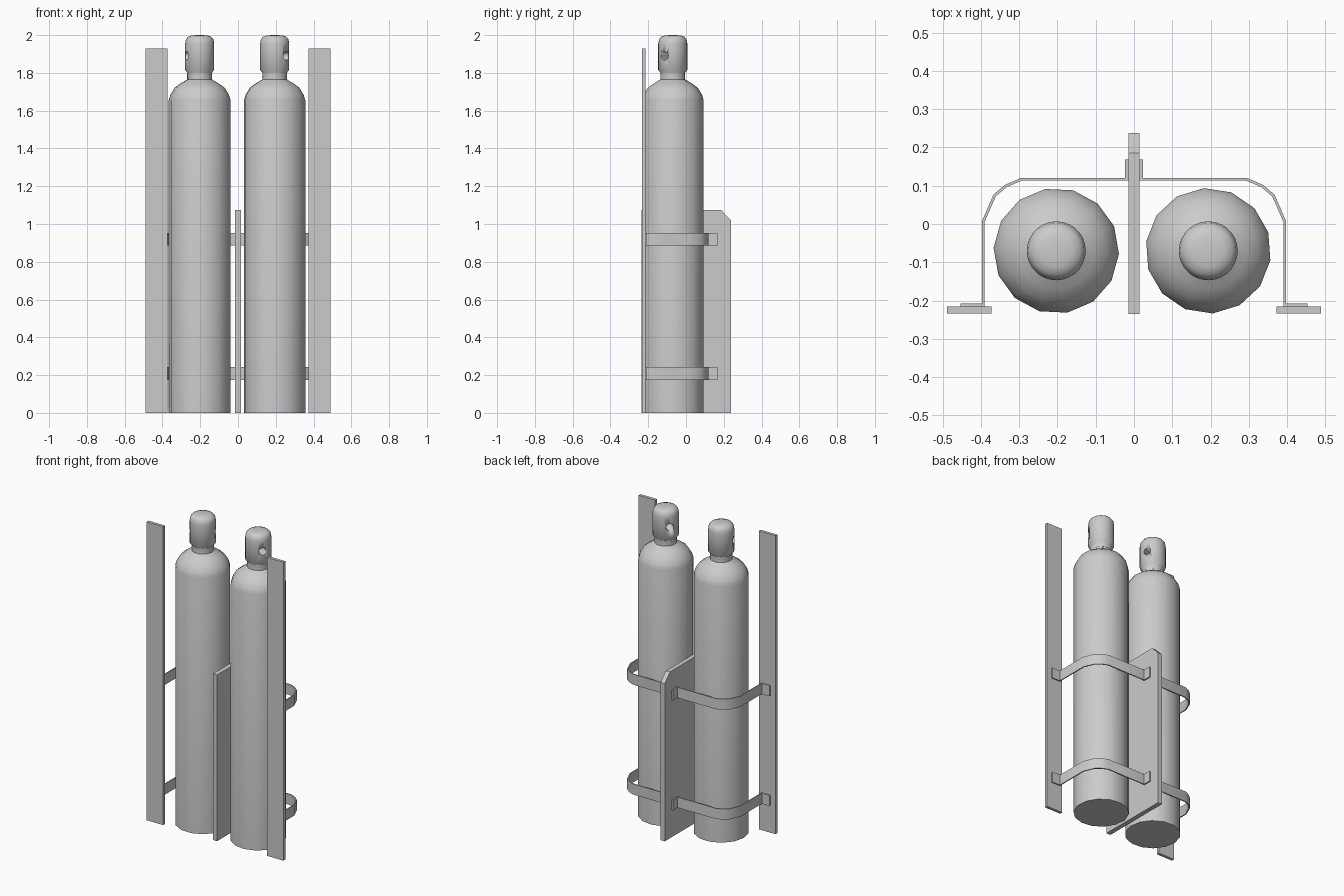
import bpy, bmesh
from math import sin, cos, pi, radians
from mathutils import Matrix

if "Cube" in bpy.data.objects:
    bpy.data.objects.remove(bpy.data.objects["Cube"])


def finish(name, bm, angle=35):
    bmesh.ops.recalc_face_normals(bm, faces=bm.faces)
    me = bpy.data.meshes.new(name)
    bm.to_mesh(me)
    bm.free()
    ob = bpy.data.objects.new(name, me)
    bpy.context.collection.objects.link(ob)
    bpy.ops.object.select_all(action='DESELECT')
    ob.select_set(True)
    bpy.context.view_layer.objects.active = ob
    bpy.ops.object.shade_smooth_by_angle(angle=radians(angle))
    return ob


def lathe(name, profile, sides, x, y, turn, angle=50):
    bm = bmesh.new()
    rings = [[bm.verts.new((x + r * cos(turn + 2 * pi * i / sides),
                            y + r * sin(turn + 2 * pi * i / sides), z))
              for i in range(sides)] for r, z in profile]
    for a, b in zip(rings, rings[1:]):
        for i in range(sides):
            j = (i + 1) % sides
            bm.faces.new((a[i], a[j], b[j], b[i]))
    bm.faces.new(rings[0])
    bm.faces.new(rings[-1])
    return finish(name, bm, angle)


def prism(name, outline, depth, to_world, angle=30):
    # extrude a flat outline, mapping (u, v, w) to world space
    bm = bmesh.new()
    lo, hi = [[bm.verts.new(to_world(u, v, w)) for u, v in outline] for w in depth]
    n = len(outline)
    bm.faces.new(lo)
    bm.faces.new(hi)
    for i in range(n):
        j = (i + 1) % n
        bm.faces.new((lo[i], lo[j], hi[j], hi[i]))
    return finish(name, bm, angle)


# Gas bottles with ventilated valve caps
body = [(0.164, 0), (0.164, 1.655), (0.155, 1.685), (0.132, 1.722),
        (0.10, 1.745), (0.066, 1.765), (0.066, 1.80)]
cap = [(0.066, 1.775), (0.064, 1.80), (0.077, 1.815), (0.077, 1.955),
       (0.073, 1.977), (0.062, 1.991), (0.042, 1.998), (0.015, 2.0)]
for side, x, turn, vent in (("left", -0.203, 23, 24), ("right", 0.194, 17, -36)):
    y = -0.07
    lathe(side + "_bottle", body, 14, x, y, radians(turn))
    c = lathe(side + "_valve_cap", cap, 28, x, y, 0)
    # vent hole through the cap
    bm = bmesh.new()
    m = (Matrix.Translation((x, y, 1.89)) @ Matrix.Rotation(radians(vent), 4, 'Z')
         @ Matrix.Rotation(pi / 2, 4, 'Y'))
    bmesh.ops.create_cone(bm, cap_ends=True, segments=16, radius1=0.023,
                          radius2=0.023, depth=0.3, matrix=m)
    cutter = finish(side + "_vent_cutter", bm)
    cutter.hide_render = True
    mod = c.modifiers.new("vent", 'BOOLEAN')
    mod.operation = 'DIFFERENCE'
    mod.object = cutter
    mod.solver = 'EXACT'
    bpy.context.view_layer.objects.active = c
    bpy.ops.object.modifier_apply(modifier=mod.name)
    bpy.data.objects.remove(cutter)

# Dividing plate with a clipped rear corner
prism("divider_plate", [(-0.235, 0), (0.238, 0), (0.238, 1.02), (0.185, 1.075),
                        (-0.235, 1.075)], (-0.015, 0.015), lambda u, v, w: (w, u, v))

# Strap centre line is widened into a thin band: outer edge out, inner edge back
outer = [(0.453, -0.207), (0.397, -0.207), (0.397, 0.008), (0.367, 0.077),
         (0.337, 0.102), (0.296, 0.120), (0.023, 0.120), (0.023, 0.168)]
inner = [(0.015, 0.168), (0.015, 0.113), (0.294, 0.113), (0.333, 0.096),
         (0.361, 0.072), (0.390, 0.006), (0.390, -0.216), (0.453, -0.216)]

for side, s in (("left", -1), ("right", 1)):
    # Front upright post
    prism(side + "_post", [(0.372, -0.234), (0.489, -0.234), (0.489, -0.215),
                           (0.372, -0.215)], (0, 1.93),
          lambda u, v, w: (s * u, v, w))
    # Bent retaining straps
    for level, z in (("lower", 0.175), ("upper", 0.885)):
        prism(f"{side}_{level}_strap", outer + inner, (z, z + 0.068),
              lambda u, v, w: (s * u, v, w), 45)
